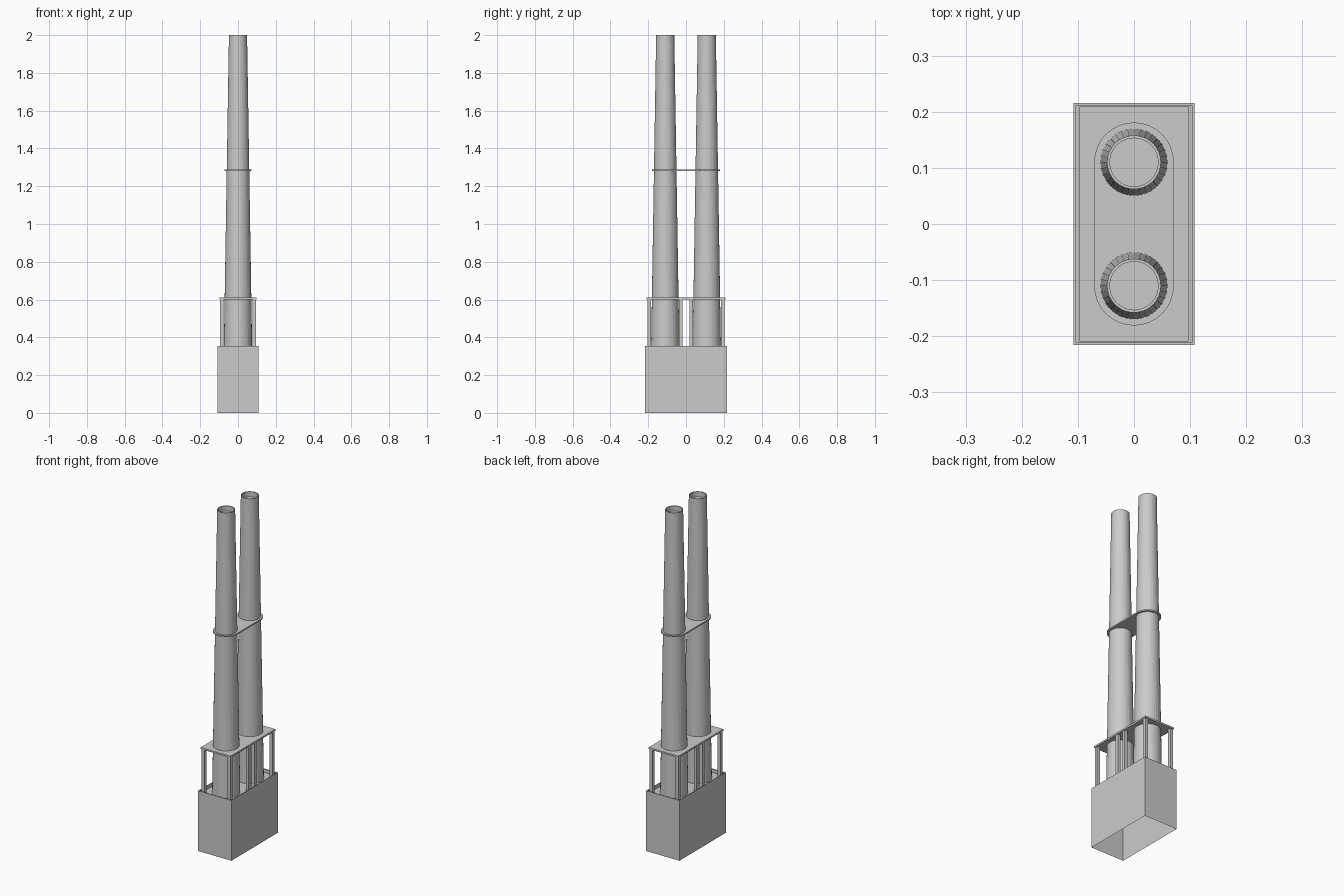
import bpy, bmesh, math

cube = bpy.data.objects.get("Cube")
if cube:
    bpy.data.objects.remove(cube)

grey = bpy.data.materials.new("light_grey")
grey.use_nodes = True
colour = (0.6, 0.6, 0.6, 1)
grey.diffuse_color = colour
grey.node_tree.nodes["Principled BSDF"].inputs["Base Color"].default_value = colour

STACK_Y = 0.11
SIDES = 32


def finish(name, bm):
    bmesh.ops.recalc_face_normals(bm, faces=bm.faces)
    mesh = bpy.data.meshes.new(name)
    bm.to_mesh(mesh)
    bm.free()
    mesh.materials.append(grey)
    obj = bpy.data.objects.new(name, mesh)
    bpy.context.collection.objects.link(obj)
    return obj


def skin(name, rings, cap_first=False, cap_last=False):
    """Join matching closed outlines with quads, optionally closing the ends."""
    bm = bmesh.new()
    loops = [[bm.verts.new(p) for p in ring] for ring in rings]
    n = len(loops[0])
    for a, b in zip(loops, loops[1:]):
        for i in range(n):
            j = (i + 1) % n
            bm.faces.new((a[i], a[j], b[j], b[i]))
    if cap_first:
        bm.faces.new(loops[0])
    if cap_last:
        bm.faces.new(loops[-1])
    return finish(name, bm)


def rect(hx, hy, z, x=0, y=0):
    return [(x + sx * hx, y + sy * hy, z)
            for sx, sy in ((-1, -1), (1, -1), (1, 1), (-1, 1))]


def circle(r, z, y):
    return [(r * math.cos(2 * math.pi * i / SIDES),
             y + r * math.sin(2 * math.pi * i / SIDES), z) for i in range(SIDES)]


def stadium(r, z):
    pts = []
    for start, y in ((0, STACK_Y), (math.pi, -STACK_Y)):
        for i in range(SIDES // 2 + 1):
            a = start + 2 * math.pi * i / SIDES
            pts.append((r * math.cos(a), y + r * math.sin(a), z))
    return pts


# Base: open underneath, with a low parapet around a sunken roof
skin("base", [rect(0.108, 0.216, 0), rect(0.108, 0.216, 0.355),
              rect(0.103, 0.211, 0.355), rect(0.103, 0.211, 0.335)], cap_last=True)

# Chimneys: tapered shafts with a hollow mouth
for name, side in (("front_chimney", -1), ("back_chimney", 1)):
    y = side * STACK_Y
    skin(name, [circle(0.075, 0.335, y), circle(0.048, 2, y),
                circle(0.043, 2, y), circle(0.043, 1.97, y)], cap_last=True)

# Platform carried on posts above the base
skin("platform", [rect(0.097, 0.209, 0.6), rect(0.097, 0.209, 0.61)], True, True)
for sx, side in ((-1, "right"), (1, "left")):
    for sy, end in ((-1, "front"), (1, "back")):
        for y, kind in ((0.195, "corner"), (0.027, "middle")):
            skin(f"{side}_{end}_{kind}_post",
                 [rect(0.009, 0.009, z, sx * 0.085, sy * y) for z in (0.335, 0.6)],
                 True, True)

# Round-ended plate tying the two chimneys together
skin("tie_plate", [stadium(0.071, 1.28), stadium(0.071, 1.288)], True, True)
